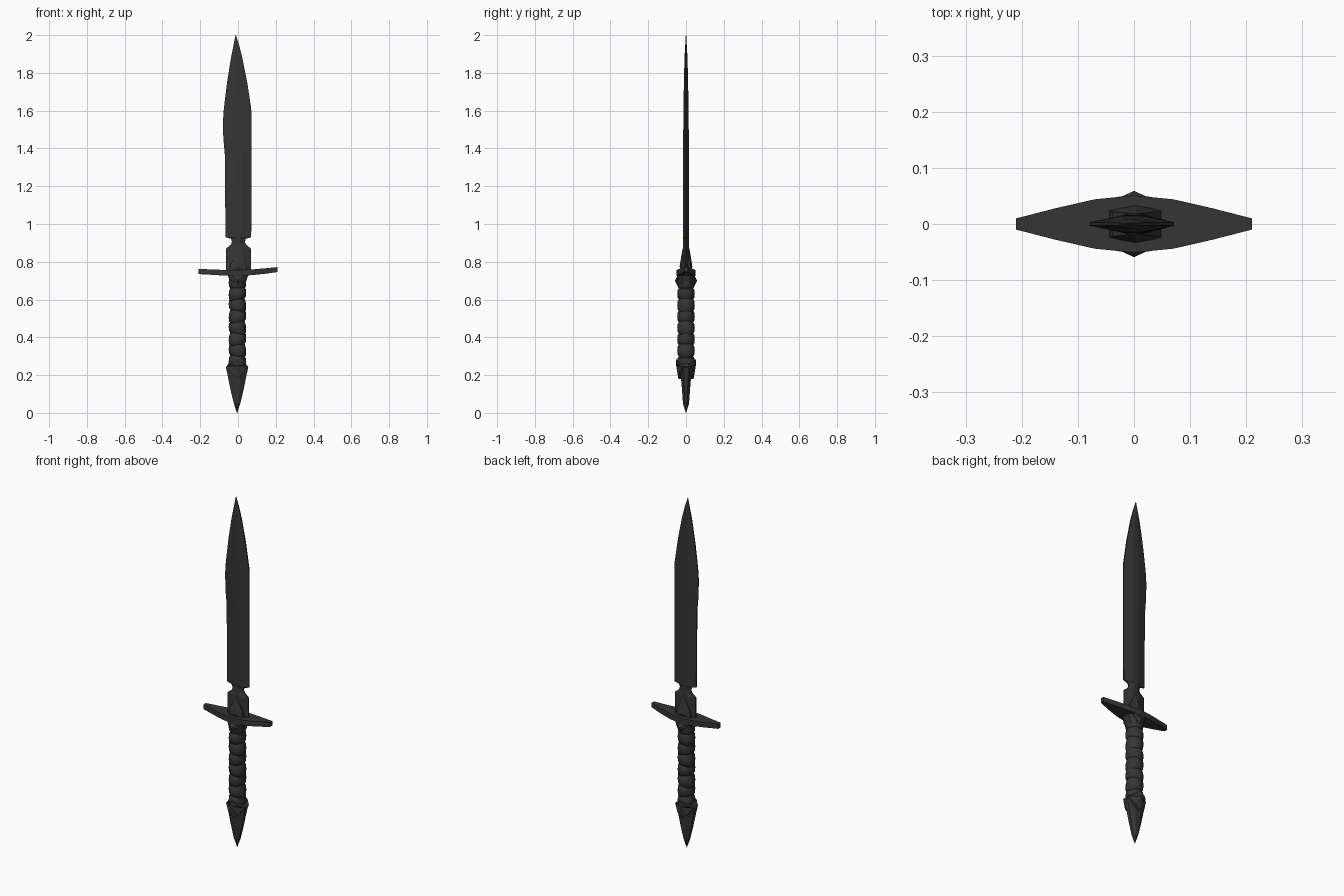
import bpy, bmesh, math

if "Cube" in bpy.data.objects:
    bpy.data.objects.remove(bpy.data.objects["Cube"])

steel = bpy.data.materials.new("dark steel")
steel.diffuse_color = (0.035, 0.035, 0.035, 1)
steel.use_nodes = True
steel.node_tree.nodes["Principled BSDF"].inputs["Base Color"].default_value = steel.diffuse_color


def finish(name, bm, smooth=None):
    bmesh.ops.recalc_face_normals(bm, faces=bm.faces)
    mesh = bpy.data.meshes.new(name)
    bm.to_mesh(mesh)
    bm.free()
    mesh.materials.append(steel)
    ob = bpy.data.objects.new(name, mesh)
    bpy.context.collection.objects.link(ob)
    if smooth:
        bpy.ops.object.select_all(action='DESELECT')
        ob.select_set(True)
        bpy.context.view_layer.objects.active = ob
        bpy.ops.object.shade_smooth_by_angle(angle=math.radians(smooth))
    return ob


def loft(name, rings, smooth=None):
    """Skin a stack of closed rings and cap both ends."""
    bm = bmesh.new()
    loops = [[bm.verts.new(p) for p in r] for r in rings]
    n = len(loops[0])
    for a, b in zip(loops, loops[1:]):
        for i in range(n):
            j = (i + 1) % n
            bm.faces.new((a[i], a[j], b[j], b[i]))
    bm.faces.new(loops[0])
    bm.faces.new(loops[-1])
    return finish(name, bm, smooth)


def flat_section(z, xl, xr, y, edge, flat):
    """Bevelled section: thick middle, thin left and right edges."""
    c, f = (xl + xr) / 2, (xr - xl) / 2 * flat
    return [(xl, -edge, z), (c - f, -y, z), (c + f, -y, z), (xr, -edge, z),
            (xr, edge, z), (c + f, y, z), (c - f, y, z), (xl, edge, z)]


def ridged_plate(name, outline, centre):
    """Pointed plate through the weapon; points are (x, half depth, z)."""
    bm = bmesh.new()
    sides = []
    for s in (-1, 1):
        loop = [bm.verts.new((x, s * y, z)) for x, y, z in outline]
        mid = bm.verts.new((centre[0], s * centre[1], centre[2]))
        for i, v in enumerate(loop):
            bm.faces.new((v, loop[(i + 1) % len(loop)], mid))
        sides.append(loop)
    for i in range(len(outline)):
        j = (i + 1) % len(outline)
        bm.faces.new((sides[0][i], sides[0][j], sides[1][j], sides[1][i]))
    return finish(name, bm)


# Blade with leaf-shaped point and finger notches: z, left, right, half thickness
blade = [(0.74, -0.063, 0.068, 0.019), (0.87, -0.063, 0.068, 0.017),
         (0.892, -0.036, 0.042, 0.016), (0.908, -0.032, 0.036, 0.016),
         (0.922, -0.038, 0.042, 0.016), (0.93, -0.066, 0.070, 0.016),
         (1.14, -0.068, 0.071, 0.016), (1.37, -0.070, 0.071, 0.015),
         (1.46, -0.078, 0.071, 0.015), (1.55, -0.079, 0.071, 0.014),
         (1.61, -0.075, 0.070, 0.014), (1.75, -0.058, 0.049, 0.011),
         (1.88, -0.037, 0.023, 0.008), (1.95, -0.023, 0.005, 0.004),
         (2.0, -0.013, -0.011, 0.001)]
loft("blade", [flat_section(z, l, r, t, min(0.003, t * 0.4), 0.25)
               for z, l, r, t in blade])

# Cross guard, a curved lozenge: x, half depth, low z, high z
guard = [(-0.21, 0.010, 0.735, 0.763), (-0.14, 0.028, 0.731, 0.759),
         (-0.07, 0.044, 0.727, 0.757), (0, 0.051, 0.725, 0.757),
         (0.07, 0.044, 0.729, 0.759), (0.14, 0.028, 0.736, 0.765),
         (0.21, 0.010, 0.746, 0.772)]
loft("cross_guard", [[(x, -y, a), (x, y, a), (x, y, b), (x, -y, b)]
                     for x, y, a, b in guard])

# Pointed langet over the base of the blade
ridged_plate("langet", [(-0.045, 0.024, 0.75), (0.05, 0.024, 0.75),
                        (0.042, 0.022, 0.79), (0.003, 0.018, 0.87),
                        (-0.038, 0.022, 0.79)], (0.003, 0.034, 0.775))

# Throat collar under the guard, with a ridged boss front and back
loft("throat_collar", [flat_section(z, -x, x, y, 0.022, 0.5) for z, x, y in
                       ((0.68, 0.040, 0.040), (0.70, 0.044, 0.047),
                        (0.73, 0.055, 0.049))])
ridged_plate("throat_boss", [(-0.042, 0.040, 0.735), (-0.030, 0.045, 0.705),
                             (0, 0.046, 0.675), (0.030, 0.045, 0.705),
                             (0.042, 0.040, 0.735)], (0, 0.059, 0.70))

# Wrapped grip: slightly tilted swelling bands
rings = []
SIDES, BANDS, Z0, Z1 = 16, 8, 0.24, 0.72
for k in range(BANDS):
    for t, r in ((0.0, 0.038), (0.15, 0.044), (0.5, 0.0465), (0.85, 0.044)):
        z = Z0 + (Z1 - Z0) * (k + t) / BANDS
        tilt = 0.006 * (-1) ** k if 0 < k < BANDS - 1 else 0
        ring = []
        for i in range(SIDES):
            a = 2 * math.pi * i / SIDES
            ring.append((-0.003 + r * math.cos(a), r * math.sin(a),
                         z + tilt * math.cos(a)))
        rings.append(ring)
loft("wrapped_grip", rings, 35)

# Pommel spike: z, half width, half depth
loft("pommel_spike", [flat_section(z, -0.005 - x, -0.005 + x, y, y * 0.4, 0.35)
                      for z, x, y in
                      ((0.0, 0.001, 0.001), (0.05, 0.017, 0.016),
                       (0.12, 0.034, 0.021), (0.18, 0.046, 0.026),
                       (0.24, 0.059, 0.032), (0.275, 0.038, 0.036))])

# Pommel collar, a ridged shield wrapping the top of the spike
ridged_plate("pommel_collar", [(-0.062, 0.020, 0.245), (-0.032, 0.040, 0.205),
                               (-0.003, 0.040, 0.18), (0.026, 0.040, 0.205),
                               (0.055, 0.020, 0.245), (0.030, 0.045, 0.262),
                               (-0.003, 0.054, 0.282), (-0.036, 0.045, 0.262)],
             (-0.003, 0.052, 0.25))
